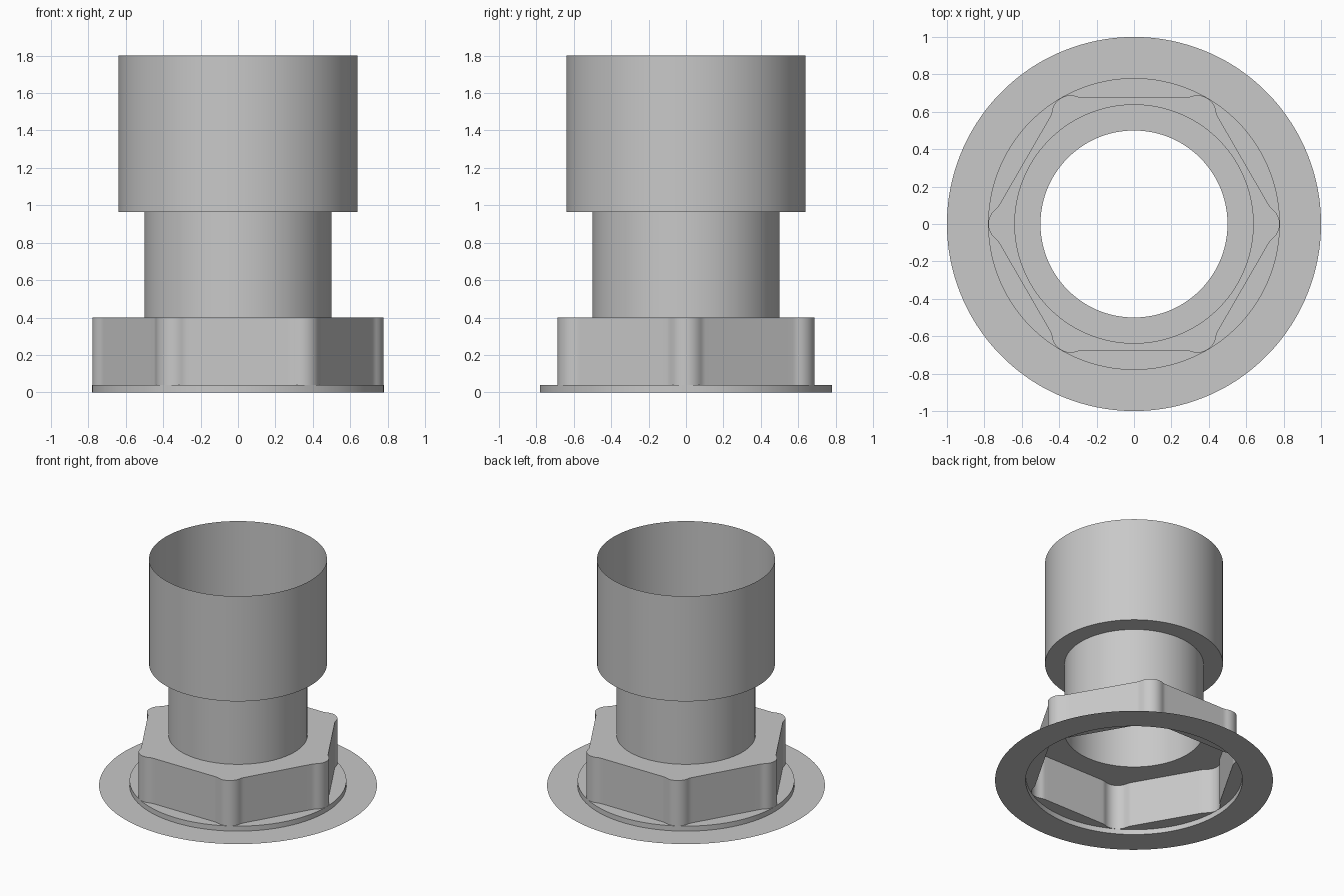
import bpy
import bmesh
from math import sin, cos, atan2, sqrt, pi, radians

old = bpy.data.objects.get("Cube")
if old:
    bpy.data.objects.remove(old, do_unlink=True)

# Single plain grey material
grey = bpy.data.materials.new("plain grey")
grey.use_nodes = True
color = (0.58, 0.58, 0.58, 1)
grey.diffuse_color = color
grey.node_tree.nodes["Principled BSDF"].inputs["Base Color"].default_value = color

FLAT = 0.675      # distance from axis to each hexagon flat
LOBE_C = 0.679    # distance from axis to each corner lobe centre
LOBE_R = 0.1      # corner lobe radius
FILLET_R = 0.1    # blend between lobe and flat


def arc(cx, cy, r, start, end, steps):
    return [(cx + r * cos(start + (end - start) * i / steps),
             cy + r * sin(start + (end - start) * i / steps))
            for i in range(steps + 1)]


def hex_outline():
    """Hexagon with rounded, bulging corners, counter-clockwise."""
    lt, lh = LOBE_C * sin(pi / 6), LOBE_C * cos(pi / 6)
    fh = FLAT + FILLET_R
    ft = lt - sqrt((LOBE_R + FILLET_R) ** 2 - (fh - lh) ** 2)
    join = atan2(fh - lh, ft - lt)
    # Half a side: corner lobe, fillet, then flat up to its middle
    half = arc(lt, lh, LOBE_R, pi / 3, join, 6)
    half += arc(ft, fh, FILLET_R, join - pi, -pi / 2, 4)[1:]
    half += [(ft * (1 - i / 8), FLAT) for i in range(1, 9)]
    side = [(-t, h) for t, h in half] + half[-2:0:-1]
    points = []
    for k in range(6):
        a = pi / 6 + k * pi / 3
        points += [(h * cos(a) - t * sin(a), h * sin(a) + t * cos(a))
                   for t, h in side]
    return points


HEX = hex_outline()
ANGLES = [atan2(y, x) for x, y in HEX]


def circle(r):
    return [(r * cos(a), r * sin(a)) for a in ANGLES]


def shell(name, loops):
    """Open skin stretched through a list of (outline, height) loops."""
    bm = bmesh.new()
    rings = [[bm.verts.new((x, y, z)) for x, y in outline]
             for outline, z in loops]
    n = len(HEX)
    for a, b in zip(rings, rings[1:]):
        for i in range(n):
            j = (i + 1) % n
            bm.faces.new((a[i], a[j], b[j], b[i]))
    mesh = bpy.data.meshes.new(name)
    bm.to_mesh(mesh)
    bm.free()
    mesh.materials.append(grey)
    mesh.shade_smooth()
    mesh.set_sharp_from_angle(angle=radians(35))
    obj = bpy.data.objects.new(name, mesh)
    bpy.context.collection.objects.link(obj)
    return obj


# Thin flat flange on the ground, with its raised rim and ledge
shell("base_flange", [(circle(1.0), 0), (circle(0.78), 0)])
shell("flange_rim", [(circle(0.78), 0), (circle(0.78), 0.04), (HEX, 0.04)])

# Hexagonal collar with rounded corners, closed in to the neck
shell("hex_collar", [(HEX, 0.04), (HEX, 0.4), (circle(0.5), 0.4)])

# Hollow neck and wider open socket above
shell("neck_tube", [(circle(0.5), 0.4), (circle(0.5), 0.965)])
shell("top_socket", [(circle(0.5), 0.965), (circle(0.64), 0.965),
                     (circle(0.64), 1.8)])
